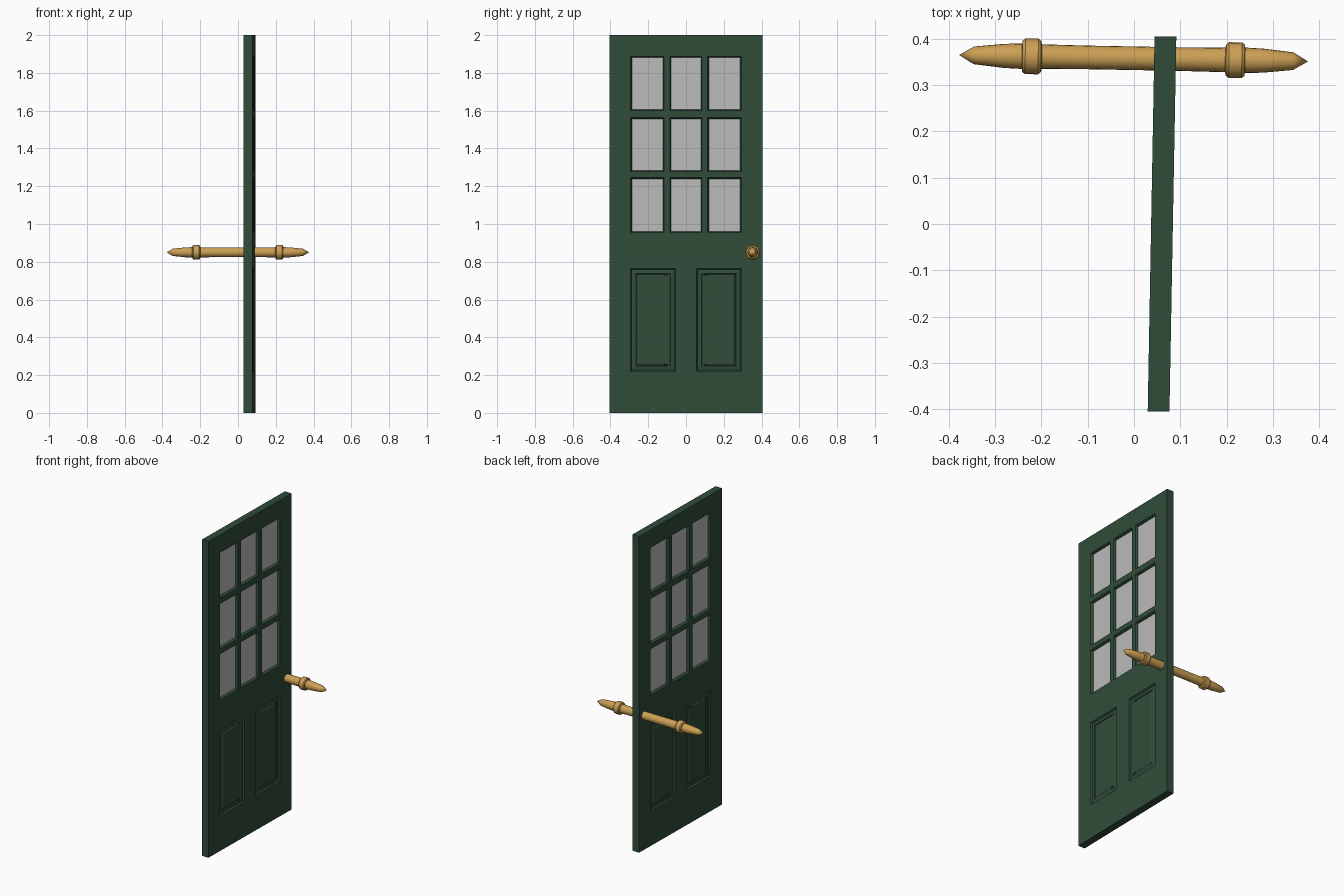
import bpy, bmesh, math

if "Cube" in bpy.data.objects:
    bpy.data.objects.remove(bpy.data.objects["Cube"])

TILT = math.radians(-1.05)      # the whole door stands very slightly ajar
HALF_T = 0.0235                 # half thickness of the slab


def material(name, rgb):
    m = bpy.data.materials.new(name)
    m.diffuse_color = (*rgb, 1)
    m.use_nodes = True
    m.node_tree.nodes["Principled BSDF"].inputs["Base Color"].default_value = m.diffuse_color
    return m


green = material("dark_green_paint", (0.030, 0.072, 0.042))
glass = material("grey_glass", (0.50, 0.50, 0.50))
brass = material("brass", (0.60, 0.35, 0.09))


def add_object(name, bm, mats, loc):
    bmesh.ops.recalc_face_normals(bm, faces=bm.faces)
    me = bpy.data.meshes.new(name)
    bm.to_mesh(me)
    bm.free()
    for m in mats:
        me.materials.append(m)
    ob = bpy.data.objects.new(name, me)
    bpy.context.collection.objects.link(ob)
    ob.location = loc
    ob.rotation_euler.z = TILT
    return ob


# --- door slab: one face laid out as a grid, mirrored to the other side ---
half = [0.055, 0.085, 0.115, 0.293, 0.405]
ys = [-v for v in reversed(half)] + half
zs = [0, 0.22, 0.765, 0.955, 1.245, 1.277, 1.563, 1.6, 1.887, 2]
bm = bmesh.new()
grid = [[bm.verts.new((HALF_T, y, z)) for z in zs] for y in ys]
for i in range(len(ys) - 1):
    for j in range(len(zs) - 1):
        bm.faces.new((grid[i][j], grid[i + 1][j], grid[i + 1][j + 1], grid[i][j + 1]))
bm.normal_update()

# edge of the slab, down to the mirror plane
rim = [e for e in bm.edges if e.is_boundary]
ext = bmesh.ops.extrude_edge_only(bm, edges=rim)["geom"]
for v in ext:
    if isinstance(v, bmesh.types.BMVert):
        v.co.x = 0


def merged_cell(y0, y1, z0, z1):
    """Join the grid cells inside a rectangle into one face."""
    def inside(f):
        c = f.calc_center_median()
        return c.x > HALF_T - 1e-4 and y0 < c.y < y1 and z0 < c.z < z1
    cells = [f for f in bm.faces if inside(f)]
    if len(cells) == 1:
        return cells[0]
    return bmesh.ops.dissolve_faces(bm, faces=cells)["region"][0]


def step(face, width, depth):
    bm.normal_update()
    bmesh.ops.inset_individual(bm, faces=[face], thickness=width, depth=depth,
                               use_even_offset=True)


# nine window panes, sunk behind a moulded edge
for y0, y1 in ((-0.293, -0.115), (-0.085, 0.085), (0.115, 0.293)):
    for z0, z1 in ((0.955, 1.245), (1.277, 1.563), (1.6, 1.887)):
        pane = merged_cell(y0, y1, z0, z1)
        step(pane, 0.005, -0.009)
        step(pane, 0.001, -0.006)
        pane.material_index = 1

# two lower panels: sunk moulding with a raised field
for y0, y1 in ((-0.293, -0.055), (0.055, 0.293)):
    field = merged_cell(y0, y1, 0.22, 0.765)
    step(field, 0.006, -0.009)
    step(field, 0.022, 0.004)
    step(field, 0.004, -0.004)
    step(field, 0.008, 0.005)

door = add_object("door_slab", bm, [green, glass], (0.0605, 0, 0))
mir = door.modifiers.new("other_side", "MIRROR")
mir.use_axis[0] = True

# --- handle: turned brass rod through the door, pointed at both ends ---
side = [(0.0255, 0.10), (0.0265, 0.198), (0.034, 0.2), (0.0385, 0.206),
        (0.0385, 0.234), (0.034, 0.24), (0.0275, 0.241), (0.026, 0.28),
        (0.019, 0.345), (0, 0.377)]
profile = [(r, -x) for r, x in reversed(side)] + side
bm = bmesh.new()
vs = [bm.verts.new((x, r, 0)) for r, x in profile]
es = [bm.edges.new(p) for p in zip(vs, vs[1:])]
bmesh.ops.spin(bm, geom=vs + es, cent=(0, 0, 0), axis=(1, 0, 0),
               angle=2 * math.pi, steps=20, use_merge=True)
bmesh.ops.remove_doubles(bm, verts=bm.verts, dist=1e-5)
handle = add_object("door_handle", bm, [brass], (-0.001, 0.358, 0.85))

bpy.ops.object.select_all(action="DESELECT")
handle.select_set(True)
bpy.context.view_layer.objects.active = handle
bpy.ops.object.shade_smooth_by_angle(angle=math.radians(30))
